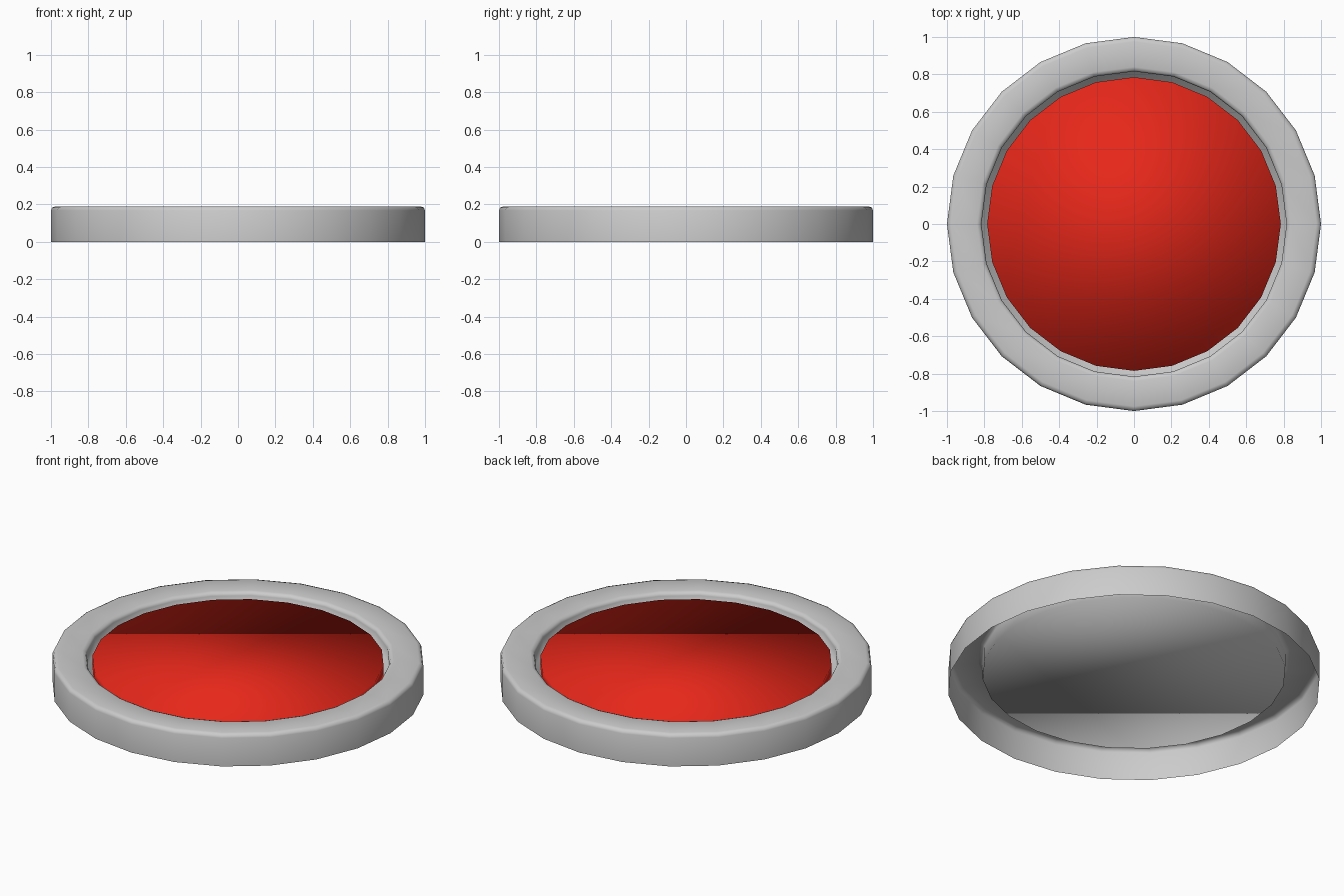
import bpy, bmesh, math

if "Cube" in bpy.data.objects:
    bpy.data.objects.remove(bpy.data.objects["Cube"])

SIDES = 24


def lathe(name, profile, cap_start=False, cap_end=False, color=None):
    """Revolve (radius, z) points around z, optionally closing the ends."""
    bm = bmesh.new()
    rings = []
    for r, z in profile:
        rings.append([bm.verts.new((r * math.cos(2 * math.pi * i / SIDES),
                                    r * math.sin(2 * math.pi * i / SIDES), z))
                      for i in range(SIDES)])
    for a, b in zip(rings, rings[1:]):
        for i in range(SIDES):
            j = (i + 1) % SIDES
            bm.faces.new((a[i], a[j], b[j], b[i]))
    if cap_start:
        bm.faces.new(rings[0][::-1])
    if cap_end:
        bm.faces.new(rings[-1])
    for f in bm.faces:
        f.smooth = True
    mesh = bpy.data.meshes.new(name)
    bm.to_mesh(mesh)
    bm.free()
    obj = bpy.data.objects.new(name, mesh)
    bpy.context.collection.objects.link(obj)
    if color:
        mat = bpy.data.materials.new(name + "_paint")
        mat.diffuse_color = color
        mat.use_nodes = True
        mat.node_tree.nodes["Principled BSDF"].inputs["Base Color"].default_value = mat.diffuse_color
        mesh.materials.append(mat)
    return obj


# Hollow housing: open below, rounded rim, recessed floor
lathe("housing", [(1.0, 0.0), (1.0, 0.168), (0.993, 0.184), (0.975, 0.19),
                  (0.84, 0.19), (0.823, 0.184), (0.816, 0.17), (0.816, 0.09)],
      cap_end=True)

# Red button sitting in the recess
lathe("button", [(0.785, 0.092), (0.785, 0.163)],
      cap_start=True, cap_end=True, color=(0.8, 0.02, 0.01, 1.0))
